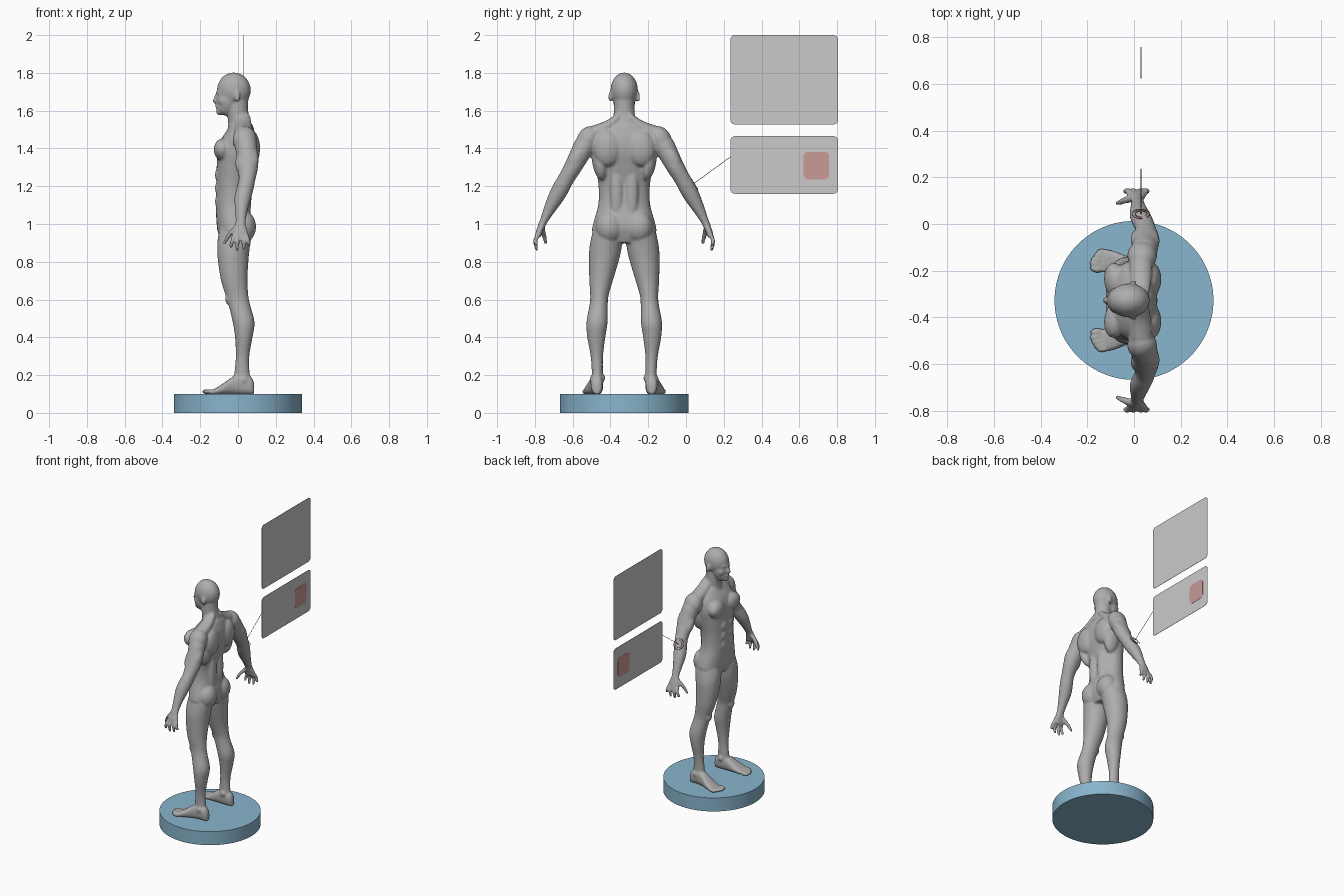
import bpy, bmesh, math
from mathutils import Vector, Matrix, Euler

CY = -0.327  # the figure and its base stand off-centre in y


def material(name, rgb):
    m = bpy.data.materials.new(name)
    m.diffuse_color = (*rgb, 1)
    return m


SKIN = material("body grey", (0.42, 0.42, 0.42))
BLUE = material("base blue", (0.25, 0.46, 0.61))
PANEL = material("panel grey", (0.59, 0.59, 0.59))
PATCH = material("patch red", (0.58, 0.33, 0.31))
RED = material("ring red", (0.62, 0.08, 0.08))
DARK = material("line dark", (0.12, 0.12, 0.12))


def finish(bm, name, mat):
    bmesh.ops.recalc_face_normals(bm, faces=bm.faces)
    me = bpy.data.meshes.new(name)
    bm.to_mesh(me)
    bm.free()
    me.materials.append(mat)
    ob = bpy.data.objects.new(name, me)
    bpy.context.collection.objects.link(ob)
    return ob


body = bmesh.new()
X, Y, Z = Vector((1, 0, 0)), Vector((0, 1, 0)), Vector((0, 0, 1))


def catmull(a, b, c, d, t):
    return 0.5 * (2 * b + (c - a) * t + (2 * a - 5 * b + 4 * c - d) * t * t
                  + (3 * b - a - 3 * c + d) * t ** 3)


def loft(secs, u, v, n=24, steps=4, power=1.0):
    """Closed tube through sections (x, y, z, radius_u, radius_v)."""
    pts = []
    for i in range(len(secs) - 1):
        q = [secs[max(0, min(len(secs) - 1, i + k))] for k in (-1, 0, 1, 2)]
        for s in range(steps):
            pts.append([catmull(*c, s / steps) for c in zip(*q)])
    pts.append(secs[-1])
    rings = []
    for x, y, z, a, b in pts:
        ring = []
        for k in range(n):
            t = 2 * math.pi * k / n
            c, s = math.cos(t), math.sin(t)
            c, s = (math.copysign(abs(w) ** power, w) for w in (c, s))
            ring.append(body.verts.new(Vector((x, y + CY, z)) + u * a * c + v * b * s))
        rings.append(ring)
    for r0, r1 in zip(rings, rings[1:]):
        for k in range(n):
            body.faces.new((r0[k], r0[(k + 1) % n], r1[(k + 1) % n], r1[k]))
    body.faces.new(rings[0])
    body.faces.new(rings[-1])


def blob(c, r, rot=(0, 0, 0)):
    m = (Matrix.Translation((c[0], c[1] + CY, c[2])) @ Euler(rot).to_matrix().to_4x4()
         @ Matrix.Diagonal((*r, 1)))
    bmesh.ops.create_uvsphere(body, u_segments=20, v_segments=14, radius=1, matrix=m)


def span(rows):
    """(z, x_front, x_back, y_in, y_out) -> loft sections."""
    return [((f + b) / 2, (i + o) / 2, z, (b - f) / 2, abs(o - i) / 2) for z, f, b, i, o in rows]


# torso and neck
loft(span([(z, f, b, -w, w) for z, f, b, w in [
    (0.90, -0.08, 0.05, 0.09), (0.95, -0.105, 0.07, 0.165), (1.0, -0.113, 0.078, 0.165),
    (1.1, -0.118, 0.06, 0.138), (1.2, -0.115, 0.055, 0.136), (1.3, -0.113, 0.078, 0.152),
    (1.38, -0.108, 0.098, 0.168), (1.45, -0.088, 0.098, 0.165), (1.5, -0.055, 0.085, 0.13),
    (1.53, -0.035, 0.075, 0.07)]]), X, Y, n=32, power=0.9)
loft(span([(z, f, b, -w, w) for z, f, b, w in [
    (1.46, -0.06, 0.085, 0.07), (1.53, -0.052, 0.07, 0.06), (1.59, -0.058, 0.055, 0.056),
    (1.66, -0.06, 0.055, 0.055)]]), X, Y)

# head: skull, face, jaw, brow, nose, lips, chin
blob((-0.022, 0, 1.708), (0.090, 0.073, 0.094))
blob((-0.055, 0, 1.66), (0.060, 0.060, 0.085))
blob((-0.062, 0, 1.615), (0.052, 0.046, 0.042), (0, 0.2, 0))
blob((-0.095, 0, 1.595), (0.022, 0.024, 0.02))
blob((-0.095, 0, 1.695), (0.022, 0.045, 0.012))
blob((-0.117, 0, 1.665), (0.012, 0.011, 0.032), (0, 0.3, 0))
blob((-0.120, 0, 1.652), (0.015, 0.016, 0.011))
blob((-0.106, 0, 1.622), (0.014, 0.024, 0.012))

for s in (1, -1):
    # ear, cheek, neck-to-shoulder slope
    blob((-0.005, s * 0.073, 1.675), (0.018, 0.009, 0.031), (0, -0.2, s * 0.35))
    blob((-0.078, s * 0.036, 1.652), (0.026, 0.02, 0.022))
    loft([(0.03, s * 0.03, 1.565, 0.035, 0.03), (0.03, s * 0.09, 1.515, 0.045, 0.035),
          (0.03, s * 0.17, 1.475, 0.05, 0.045)], X, Z)
    # chest, shoulder blade, side muscle, back column, buttock
    blob((-0.075, s * 0.078, 1.392), (0.052, 0.085, 0.062), (s * 0.15, 0, s * 0.2))
    blob((0.072, s * 0.09, 1.40), (0.045, 0.075, 0.095))
    blob((0.03, s * 0.13, 1.33), (0.06, 0.04, 0.10), (s * -0.15, 0, 0))
    blob((0.045, s * 0.04, 1.17), (0.027, 0.035, 0.17))
    blob((0.028, s * 0.078, 0.985), (0.068, 0.075, 0.085))
    # abdomen
    for z in (1.12, 1.19, 1.26):
        blob((-0.102, s * 0.034, z), (0.02, 0.033, 0.038))

    # leg
    loft(span([(z, f, b, s * i, s * o) for z, f, b, i, o in [
        (1.0, -0.085, 0.06, 0.03, 0.155), (0.94, -0.105, 0.07, 0.008, 0.172),
        (0.87, -0.11, 0.062, 0.014, 0.185), (0.8, -0.106, 0.055, 0.03, 0.187),
        (0.7, -0.09, 0.05, 0.06, 0.185), (0.62, -0.065, 0.055, 0.083, 0.18),
        (0.57, -0.05, 0.065, 0.087, 0.184), (0.48, -0.028, 0.088, 0.088, 0.2),
        (0.4, -0.016, 0.077, 0.1, 0.196), (0.3, -0.012, 0.06, 0.112, 0.178),
        (0.21, -0.02, 0.062, 0.113, 0.172), (0.13, -0.03, 0.075, 0.115, 0.175)]]), X, Y)
    blob((-0.045, s * 0.132, 0.605), (0.024, 0.03, 0.035))
    blob((0.025, s * 0.113, 0.185), (0.02, 0.012, 0.02))
    blob((0.03, s * 0.172, 0.175), (0.02, 0.012, 0.02))

    # foot and toes
    loft([(x, s * (i + o) / 2, (0.098 + t) / 2, (o - i) / 2, (t - 0.098) / 2) for x, i, o, t in [
        (0.086, 0.13, 0.16, 0.15), (0.07, 0.116, 0.174, 0.19), (0.02, 0.112, 0.178, 0.21),
        (-0.03, 0.112, 0.19, 0.19), (-0.08, 0.114, 0.21, 0.155), (-0.12, 0.118, 0.218, 0.13),
        (-0.14, 0.13, 0.212, 0.12)]], Y, Z, power=0.8)
    for k, (tx, ty, r) in enumerate([(-0.16, 0.134, 0.016), (-0.163, 0.157, 0.012),
                                     (-0.155, 0.176, 0.012), (-0.145, 0.194, 0.011),
                                     (-0.13, 0.21, 0.011)]):
        blob((tx, s * ty, 0.112), (0.03, r, 0.014), (0, 0, s * -0.15))

    # arm: shoulder cap, tapering tube, upper-arm and forearm muscles
    V = Vector((0, s * 0.87, 0.49))
    blob((0.035, s * 0.192, 1.447), (0.064, 0.058, 0.075), (s * 0.5, 0, 0))
    loft([(x, s * y, z, a, b) for x, y, z, a, b in [
        (0.035, 0.15, 1.47, 0.045, 0.04), (0.04, 0.2, 1.43, 0.058, 0.056),
        (0.048, 0.24, 1.36, 0.056, 0.052), (0.052, 0.272, 1.30, 0.054, 0.047),
        (0.048, 0.31, 1.235, 0.044, 0.043), (0.038, 0.335, 1.19, 0.045, 0.045),
        (0.025, 0.365, 1.135, 0.044, 0.041), (0.018, 0.4, 1.07, 0.033, 0.030),
        (0.014, 0.427, 1.015, 0.027, 0.021), (0.012, 0.44, 0.985, 0.031, 0.02)]], X, V)
    blob((0.02, s * 0.262, 1.325), (0.035, 0.035, 0.07), (s * 0.5, 0, 0))
    blob((0.075, s * 0.255, 1.345), (0.035, 0.038, 0.08), (s * 0.5, 0, 0))
    # hand: palm, four fingers, thumb
    loft([(0.012, s * 0.432, 1.0, 0.027, 0.02), (0.014, s * 0.448, 0.965, 0.038, 0.019),
          (0.014, s * 0.457, 0.93, 0.042, 0.016)], X, Y)
    for x0, x1, tip in [(-0.02, -0.036, 0.872), (0.002, -0.004, 0.858),
                        (0.026, 0.03, 0.862), (0.045, 0.058, 0.885)]:
        loft([(x0, s * 0.455, 0.945, 0.013, 0.014), ((x0 + x1) / 2, s * 0.47, 0.915, 0.0115, 0.012),
              (x1, s * 0.468, (0.915 + tip) / 2, 0.011, 0.011), (x1, s * 0.462, tip, 0.008, 0.008)],
             X, Y, n=12)
    loft([(-0.005, s * 0.437, 0.985, 0.02, 0.017), (-0.04, s * 0.428, 0.95, 0.016, 0.015),
          (-0.06, s * 0.42, 0.92, 0.012, 0.012), (-0.074, s * 0.415, 0.893, 0.009, 0.009)],
         X, Y, n=12)

# fuse all body volumes into one smooth skin
figure = finish(body, "human_figure", SKIN)
rm = figure.modifiers.new("fuse", 'REMESH')
rm.mode, rm.voxel_size, rm.use_smooth_shade = 'VOXEL', 0.0065, True
sm = figure.modifiers.new("soften", 'SMOOTH')
sm.factor, sm.iterations = 0.5, 7

# round base
bm = bmesh.new()
bmesh.ops.create_cone(bm, cap_ends=True, segments=96, radius1=0.34, radius2=0.34, depth=0.1,
                      matrix=Matrix.Translation((0, CY, 0.05)))
base = finish(bm, "round_base", BLUE)
bpy.context.view_layer.objects.active = base
base.select_set(True)
bpy.ops.object.shade_smooth_by_angle()


def plate(name, y0, y1, z0, z1, r, thick, mat, x=0.03):
    """Thin rounded rectangle facing along x."""
    bm = bmesh.new()
    ring = []
    for q, (cy, cz) in enumerate([(y1 - r, z1 - r), (y0 + r, z1 - r), (y0 + r, z0 + r), (y1 - r, z0 + r)]):
        for k in range(7):
            a = math.pi / 2 * (q + k / 6)
            ring.append(bm.verts.new((x - thick / 2, cy + r * math.cos(a), cz + r * math.sin(a))))
    f = bm.faces.new(ring)
    ext = bmesh.ops.extrude_face_region(bm, geom=[f])
    bmesh.ops.translate(bm, vec=(thick, 0, 0),
                        verts=[g for g in ext["geom"] if isinstance(g, bmesh.types.BMVert)])
    return finish(bm, name, mat)


# floating panels and red patch
plate("upper_panel", 0.235, 0.805, 1.527, 2.0, 0.025, 0.002, PANEL)
plate("lower_panel", 0.235, 0.805, 1.16, 1.465, 0.025, 0.002, PANEL)
plate("red_patch", 0.622, 0.758, 1.236, 1.382, 0.025, 0.005, PATCH)

# elbow rings and pointer line
centre = Vector((0.03, 0.043, 1.215))
tilt = Vector((0, 0.85, 0.52)).to_track_quat('Z', 'Y').to_euler()
for name, r in (("outer_ring", 0.038), ("inner_ring", 0.025)):
    bpy.ops.mesh.primitive_torus_add(major_radius=r, minor_radius=0.0016, major_segments=48,
                                     minor_segments=8, location=centre, rotation=tilt)
    bpy.context.object.name = name
    bpy.context.object.data.materials.append(RED)
end = Vector((0.03, 0.236, 1.356))
bm = bmesh.new()
bmesh.ops.create_cone(bm, cap_ends=True, segments=8, radius1=0.0014, radius2=0.0014,
                      depth=(end - centre).length,
                      matrix=Matrix.Translation((end + centre) / 2)
                      @ (end - centre).to_track_quat('Z', 'Y').to_matrix().to_4x4())
finish(bm, "pointer_line", DARK)
